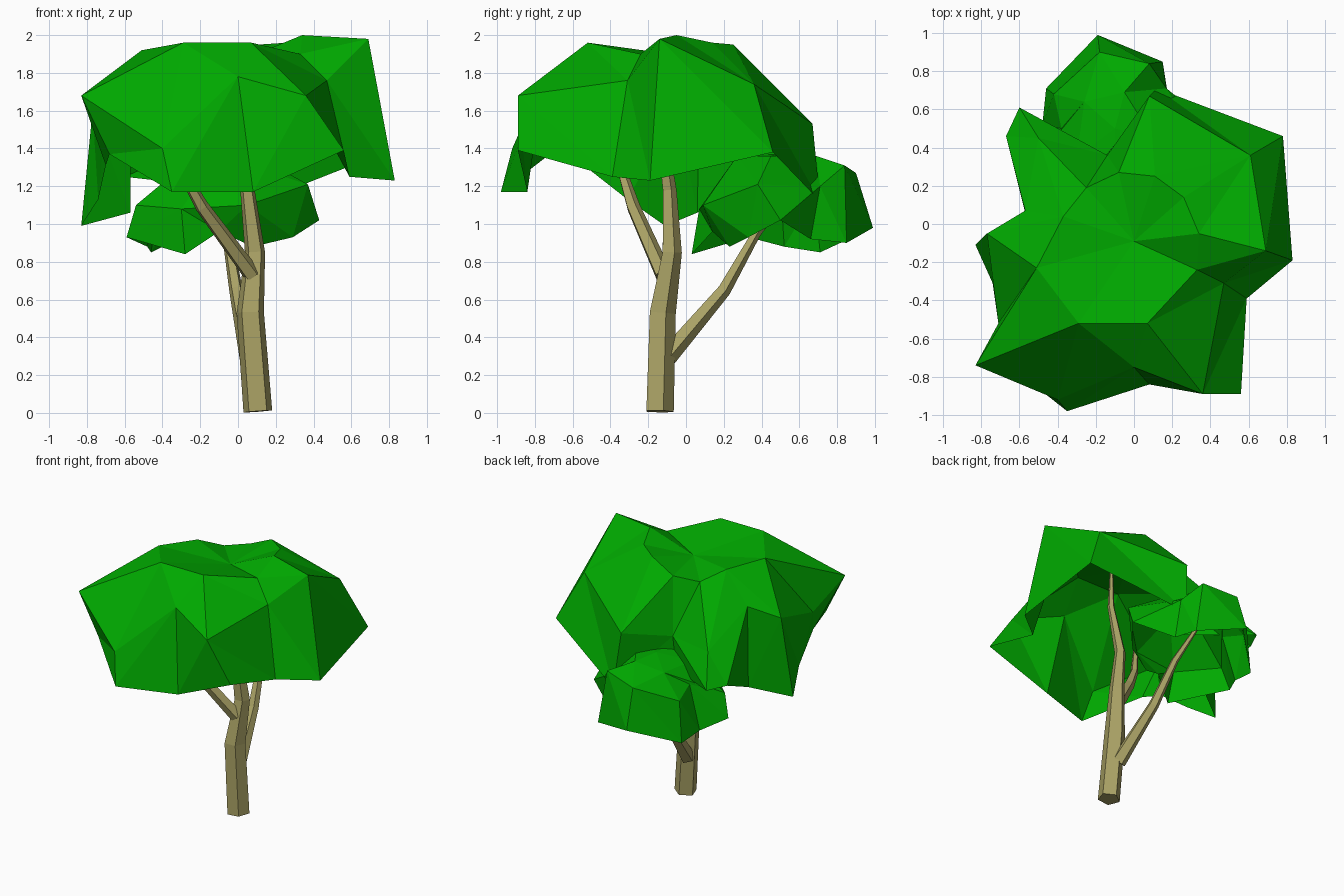
import bpy, bmesh
from math import atan2, cos, sin, tau
from mathutils import Vector

if "Cube" in bpy.data.objects:
    bpy.data.objects.remove(bpy.data.objects["Cube"])


def material(name, rgb):
    m = bpy.data.materials.new(name)
    m.diffuse_color = (*rgb, 1)
    m.use_nodes = True
    m.node_tree.nodes["Principled BSDF"].inputs["Base Color"].default_value = m.diffuse_color
    return m


bark = material("bark", (0.4, 0.36, 0.13))
leaf = material("leaf", (0.0, 0.4, 0.0))


def finish(bm, name, mat):
    bmesh.ops.recalc_face_normals(bm, faces=bm.faces)
    mesh = bpy.data.meshes.new(name)
    bm.to_mesh(mesh)
    bm.free()
    mesh.materials.append(mat)
    bpy.context.collection.objects.link(bpy.data.objects.new(name, mesh))


def limb(name, path, sides=5):
    """Tapered low-poly tube along (x, y, z, radius) points."""
    bm = bmesh.new()
    pts = [Vector(p[:3]) for p in path]
    rings = []
    for i, p in enumerate(pts):
        t = pts[min(i + 1, len(pts) - 1)] - pts[max(i - 1, 0)]
        q = Vector((0, 0, 1)).rotation_difference(t)
        r = path[i][3]
        rings.append([bm.verts.new(p + q @ Vector((r * cos(tau * (k + .25) / sides),
                                                   r * sin(tau * (k + .25) / sides), 0)))
                      for k in range(sides)])
    for a, b in zip(rings, rings[1:]):
        for k in range(sides):
            n = (k + 1) % sides
            bm.faces.new((a[k], a[n], b[n], b[k]))
    bm.faces.new(rings[0][::-1])
    bm.faces.new(rings[-1])
    finish(bm, name, bark)


def canopy(name, crown, *rings):
    """Open faceted dome: rings of any size, from crown to rim, zipped by angle."""
    bm = bmesh.new()

    def angle(p):
        return atan2(p[1] - crown[1], p[0] - crown[0]) % tau

    loops = []
    for ring in rings:
        ring = sorted(ring, key=angle)
        verts = [bm.verts.new(p) for p in ring]
        angs = [angle(p) for p in ring]
        loops.append((verts + verts[:1], angs + [angs[0] + tau]))
    top = bm.verts.new(crown)
    first = loops[0][0]
    for a, b in zip(first, first[1:]):
        bm.faces.new((top, a, b))
    for (u, ua), (w, wa) in zip(loops, loops[1:]):
        i = j = 0
        while i < len(u) - 1 or j < len(w) - 1:
            if j == len(w) - 1 or (i < len(u) - 1 and ua[i + 1] < wa[j + 1]):
                bm.faces.new((u[i], w[j], u[i + 1]))
                i += 1
            else:
                bm.faces.new((u[i], w[j], w[j + 1]))
                j += 1
    finish(bm, name, leaf)


# Trunk and its two branches
limb("trunk", [(.105, -.145, .008, .08), (.065, -.13, .53, .076), (.09, -.078, .85, .056),
               (.05, -.09, 1.18, .04), (.09, -.14, 1.55, .025), (.07, -.16, 1.86, .012)])
limb("front_branch", [(.075, -.12, .73, .048), (-.19, -.28, 1.09, .038),
                      (-.28, -.33, 1.25, .028), (-.36, -.4, 1.6, .012)])
limb("back_branch", [(.06, -.1, .3, .055), (-.01, .2, .65, .038),
                     (-.06, .37, .95, .026), (-.13, .57, 1.2, .012)])

# Large upper canopy: crown, shoulder ring, outer ring, jagged rim
canopy("main_canopy", (0, -.09, 1.86),
       [(.34, -.05, 2), (.26, .14, 1.96), (.11, .25, 1.95), (-.08, .27, 1.86), (-.25, .19, 1.83),
        (-.37, .04, 1.9), (-.51, -.23, 1.92), (-.29, -.52, 1.96), (.07, -.52, 1.96),
        (.33, -.24, 1.9)],
       [(.69, -.14, 1.98), (.61, .36, 1.74), (.08, .67, 1.53), (-.14, .36, 1.45), (-.5, .45, 1.46),
        (-.57, .07, 1.68), (-.77, -.05, 1.6), (-.71, -.52, 1.45), (-.83, -.74, 1.68),
        (-.4, -.92, 1.4), (0, -.75, 1.78), (.36, -.89, 1.68), (.47, -.31, 1.76)],
       [(.83, -.19, 1.23), (.78, .46, 1.38), (.12, .71, 1.12), (-.16, .35, 1.2), (-.6, .61, 1.25),
        (-.67, .46, 1.25), (-.57, .06, 1.06), (-.83, -.11, .99), (-.74, -.31, 1.13),
        (-.7, -.54, 1.31), (-.68, -.72, 1.37), (-.35, -.98, 1.17), (.08, -.84, 1.17),
        (.56, -.89, 1.39), (.59, -.39, 1.25)])

# Small lower canopy on the back branch
canopy("back_canopy", (-.1, .5, 1.37),
       [(-.26, .64, 1.31), (-.05, .69, 1.36), (.1, .45, 1.36), (-.1, .27, 1.36), (-.3, .35, 1.3)],
       [(-.54, .3, 1.1), (-.3, .07, 1.08), (.05, .09, 1.1), (.37, .38, 1.21), (.17, .71, 1.2),
        (.08, .84, 1.31), (-.18, .9, 1.27), (-.42, .68, 1.15), (-.38, .5, 1.2)],
       [(-.28, .03, .84), (-.1, .14, .96), (.08, .23, .88), (.29, .33, .93), (.43, .5, 1.02),
        (.18, .66, .92), (.15, .85, .9), (-.19, .99, .98), (-.46, .71, .85), (-.48, .52, .88),
        (-.59, .33, .93)])
